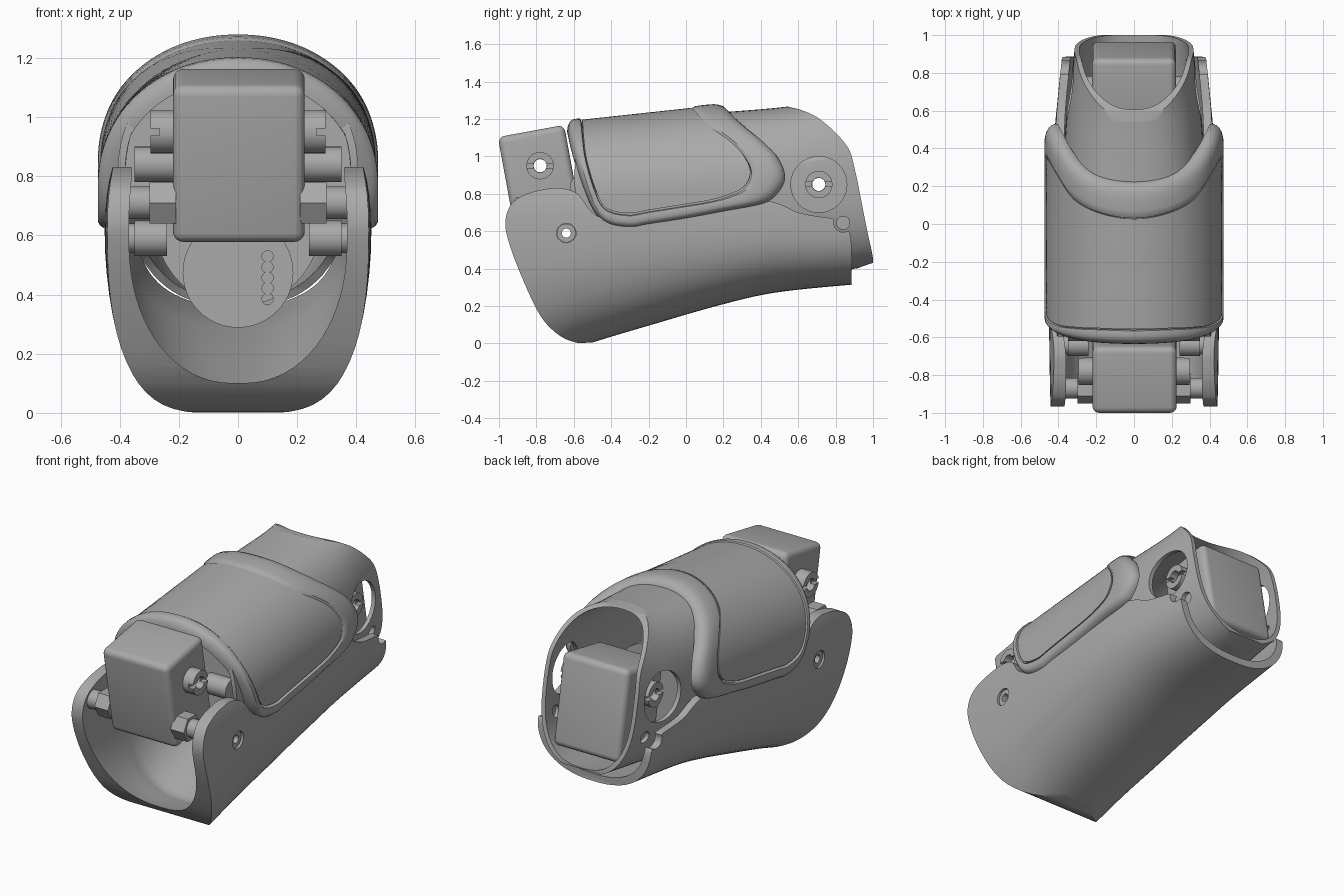
import bpy, bmesh, math
from mathutils import Matrix, Vector

default = bpy.data.objects.get("Cube")
if default:
    bpy.data.objects.remove(default, do_unlink=True)

grey = bpy.data.materials.new("neutral grey")
grey.use_nodes = True
grey.diffuse_color = (0.4, 0.4, 0.4, 1)
grey.node_tree.nodes["Principled BSDF"].inputs["Base Color"].default_value = (0.4, 0.4, 0.4, 1)
parts = []


# ---------- helpers ----------
def make(name, bm):
    bmesh.ops.recalc_face_normals(bm, faces=bm.faces[:])
    mesh = bpy.data.meshes.new(name)
    bm.to_mesh(mesh)
    bm.free()
    obj = bpy.data.objects.new(name, mesh)
    bpy.context.collection.objects.link(obj)
    return obj


def boolean(obj, tool, operation='DIFFERENCE'):
    mod = obj.modifiers.new("cut", 'BOOLEAN')
    mod.operation, mod.object, mod.solver = operation, tool, 'EXACT'
    bpy.context.view_layer.update()
    graph = bpy.context.evaluated_depsgraph_get()
    mesh = bpy.data.meshes.new_from_object(obj.evaluated_get(graph))
    obj.modifiers.clear()
    obj.data = mesh
    bpy.data.objects.remove(tool, do_unlink=True)
    return obj


def spline(points, steps, closed=False):
    """Smooth curve through tuples of any length."""
    pts = [Vector(p) for p in points]
    n = len(pts)
    pick = (lambda i: pts[i % n]) if closed else (lambda i: pts[max(0, min(n - 1, i))])
    out = []
    for i in range(n if closed else n - 1):
        a, b, c, d = (pick(i + k) for k in (-1, 0, 1, 2))
        for s in range(steps):
            t = s / steps
            out.append(b + (c - a) * (t / 2) + (a * 2 - b * 5 + c * 4 - d) * (t * t / 2)
                       + (b * 3 - a - c * 3 + d) * (t ** 3 / 2))
    return out if closed else out + [pts[-1]]


def skin(rings, loop=False):
    bm = bmesh.new()
    rows = [[bm.verts.new(p) for p in ring] for ring in rings]
    for low, high in zip(rows, rows[1:] + rows[:1] if loop else rows[1:]):
        for i in range(len(low)):
            j = (i + 1) % len(low)
            bm.faces.new((low[i], low[j], high[j], high[i]))
    if not loop:
        bm.faces.new(rows[0])
        bm.faces.new(rows[-1])
    return bm


def loft(name, stations, power):
    """Solid of rounded sections; a station is (y, centre z, half width, up, down)."""
    def section(y, zc, w, up, down):
        ring = []
        for k in range(72):
            a = math.tau * k / 72
            c, s = math.cos(a), math.sin(a)
            x = math.copysign(abs(c) ** (2 / power), c) * w
            z = math.copysign(abs(s) ** (2 / power), s) * (up if s > 0 else down)
            ring.append((x, y, zc + z))
        return ring
    return make(name, skin([section(*st) for st in stations]))


def prism(outline):
    pts = spline(outline, 5, True)
    return make("cutter", skin([[(x, p[0], p[1]) for p in pts] for x in (-.7, .7)]))


def cylinder(name, radius, start, end, y, z, sides=32):
    bm = bmesh.new()
    place = Matrix.Translation(((start + end) / 2, y, z)) @ Matrix.Rotation(math.pi / 2, 4, 'Y')
    bmesh.ops.create_cone(bm, cap_ends=True, segments=sides, radius1=radius, radius2=radius,
                          depth=abs(end - start), matrix=place)
    return make(name, bm)


def block(name, size, centre, tilt=0.0, round_by=0.0):
    bm = bmesh.new()
    bmesh.ops.create_cube(bm, size=1, matrix=Matrix.Diagonal((*size, 1)))
    if round_by:
        bmesh.ops.bevel(bm, geom=bm.edges[:], offset=round_by, segments=5, profile=0.5, affect='EDGES')
    bm.transform(Matrix.Translation(centre) @ Matrix.Rotation(tilt, 4, 'X'))
    return make(name, bm)


def drill(obj, radius, y, z):
    return boolean(obj, cylinder("cutter", radius, -1, 1, y, z))


def keep(obj):
    parts.append(obj)
    return obj


def shell(name, stations, walls, outline, power):
    """Hollow loft trimmed to a side outline; walls(y) gives (side, top, bottom)."""
    rows = spline(stations, 8)
    inner = []
    for i, (y, zc, w, up, down) in enumerate(rows):
        side, top, bottom = walls(y)
        stretch = -0.05 if i == 0 else 0.05 if i == len(rows) - 1 else 0
        inner.append((y + stretch, zc, w - side, up - top, down - bottom))
    obj = boolean(loft(name, rows, power), loft("cutter", inner, power))
    return keep(boolean(obj, prism(outline), 'INTERSECT'))


# ---------- lower shell: scoop with a slanted front mouth ----------
lower = shell(
    "lower_shell",
    [(-1.05, .62, .44, .5, .75), (-.75, .62, .447, .5, .7), (-.5, .62, .45, .5, .615),
     (-.2, .62, .45, .5, .525), (.2, .62, .44, .5, .41), (.5, .62, .42, .5, .345),
     (.95, .62, .375, .5, .3)],
    lambda y: (.045 + max(0, -y - .4) * .05, .045, .045 + max(0, -y - .5) * .55),
    [(-.75, .825), (-.67, .83), (-.58, .8), (-.5, .7), (-.4, .66), (-.2, .66), (.1, .72),
     (.4, .76), (.5, .745), (.6, .7), (.7, .68), (.79, .665), (.85, .62), (.882, .56),
     (.885, .33), (.87, .2), (.5, .1), (.2, -.1), (-.4, -.08), (-.49, 0), (-.58, .003), (-.68, .045),
     (-.78, .15), (-.88, .36), (-.95, .55), (-.965, .66), (-.93, .75), (-.85, .8)], 2.4)
drill(lower, .052, -.64, .59)
drill(lower, .05, .84, .645)

# ---------- upper tube with a curved rear mouth ----------
tube = shell(
    "upper_tube",
    [(-.7, .78, .41, .375, .42), (0, .8, .39, .42, .44), (.54, .81, .36, .456, .45),
     (.75, .81, .335, .505, .43), (1.05, .81, .3, .57, .39)],
    lambda y: (.025, .025, .025),
    [(-.59, 1.35), (0, 1.38), (.4, 1.34), (.53, 1.272), (.61, 1.25), (.7, 1.21), (.79, 1.135),
     (.87, 1.04), (.905, .92), (.93, .8), (.965, .62), (1, .45), (.98, .425), (.9, .39),
     (.82, .3), (.35, .3), (.28, .42), (.1, .58), (-.5, .62), (-.59, .8), (-.59, 1.05)], 2.5)
drill(tube, .15, .71, .85)
drill(tube, .035, .84, .645)
keep(loft("front_wall", [(-.54, .78, .395, .36, .12), (-.51, .78, .395, .36, .12)], 2.5))


# ---------- armour pad: rounded border and inset panel ----------
def pad_point(y, angle, depth):
    """Point on the pad surface; angle runs from the crown, past 90 it goes straight down."""
    t = y + .3
    zc, up, w = .785 + t * .08, .447 + t * .028 - depth, .474 - depth
    a = math.radians(abs(angle))
    x, z = (w, zc - (a - math.pi / 2) * .46) if a > math.pi / 2 else (
        w * math.sin(a) ** .96, zc + up * math.cos(a) ** .96)
    return (math.copysign(x, angle), y, z)


def pad_loop(half):
    mirrored = [(y, -a) for y, a in reversed(half[1:-1])]
    return spline(half + mirrored, 5, True)


border_loop = pad_loop([
    (.225, 0), (.255, 24), (.325, 42), (.42, 58), (.495, 71), (.53, 86), (.48, 97), (.4, 102),
    (.2, 105), (0, 108), (-.2, 110), (-.3, 111), (-.42, 107), (-.5, 96), (-.56, 75), (-.6, 54),
    (-.625, 30), (-.635, 0)])
panel_loop = pad_loop([
    (.03, 0), (.06, 22), (.13, 42), (.25, 59), (.32, 71), (.35, 82), (.31, 91), (.2, 96),
    (.1, 98), (0, 99), (-.2, 101), (-.31, 102), (-.43, 97), (-.49, 83), (-.535, 61), (-.55, 41),
    (-.555, 22), (-.56, 0)])


def pad_ring(outer, inner, mix, depth):
    return [pad_point(*o.lerp(i, mix), depth) for o, i in zip(outer, inner)]


border_steps = [(1, .065), (1, .012), (.92, .002), (.8, 0), (.6, 0), (.4, .001), (.24, .008),
                (.12, .02), (.04, .036), (0, .055), (0, .068), (.5, .068)]
keep(make("pad_border", skin([pad_ring(border_loop, panel_loop, *s) for s in border_steps], True)))

centre_loop = [Vector((-.25, 0))] * len(panel_loop)
mixes = [.01 + .98 * k / 24 for k in range(25)]
panel_rings = [pad_ring(panel_loop, centre_loop, m, .008) for m in reversed(mixes)]
panel_rings += [pad_ring(panel_loop, centre_loop, m, .06) for m in mixes]
keep(make("pad_panel", skin(panel_rings)))


# ---------- joint motors with slotted hollow axles ----------
def motor(name, centre, axle):
    box = keep(block(name + "_motor", (.445, .36, .54), centre, math.radians(10.4), .035))
    drill(box, .06, *axle)
    pin = cylinder(name + "_axle", .073, -.295, .295, *axle)
    drill(pin, .036, *axle)
    for side in (-1, 1):
        boolean(pin, block("cutter", (.06, .3, .024), (side * .295, *axle)))
    keep(pin)
    collar = cylinder(name + "_collar", .055, -.25, .25, *axle)
    keep(drill(collar, .035, *axle))


motor("front", (.003, -.78, .87), (-.78, .95))
motor("rear", (0, .745, .74), (.71, .85))

# ---------- pivots, nuts and spacers on both sides ----------
for side, label in ((1, "left"), (-1, "right")):
    keep(cylinder(label + "_hex_nut", .08, side * .21, side * .3, -.87, .71, 6))
    keep(cylinder(label + "_nut_pin", .055, side * .29, side * .41, -.87, .71))
    keep(cylinder(label + "_upper_spacer", .06, side * .2, side * .35, -.56, .84))
    keep(drill(cylinder(label + "_spacer", .06, side * .24, side * .35, -.64, .59), .024, -.64, .59))
    keep(drill(cylinder(label + "_pivot", .05, side * .33, side * .435, -.64, .59), .024, -.64, .59))


# ---------- inner bulkhead with a row of cable holes ----------
def plug(name, radius, x, y, z, depth):
    obj = cylinder(name, radius, -depth, depth, 0, 0, 48)
    obj.data.transform(Matrix.Translation((x, y, z)) @ Matrix.Rotation(math.pi / 2, 4, 'Z'))
    return obj


keep(plug("bulkhead_ring", .28, 0, .28, .64, .02))
bulkhead = keep(plug("bulkhead", .187, 0, .22, .475, .03))
for k in range(5):
    boolean(bulkhead, plug("cutter", .019, .1, .22, .385 + k * .036, .1))

# ---------- material and shading ----------
bpy.ops.object.select_all(action='DESELECT')
for obj in parts:
    obj.data.materials.clear()
    obj.data.materials.append(grey)
    for face in obj.data.polygons:
        face.material_index = 0
    obj.select_set(True)
bpy.context.view_layer.objects.active = parts[0]
bpy.ops.object.shade_smooth_by_angle(angle=math.radians(32))
